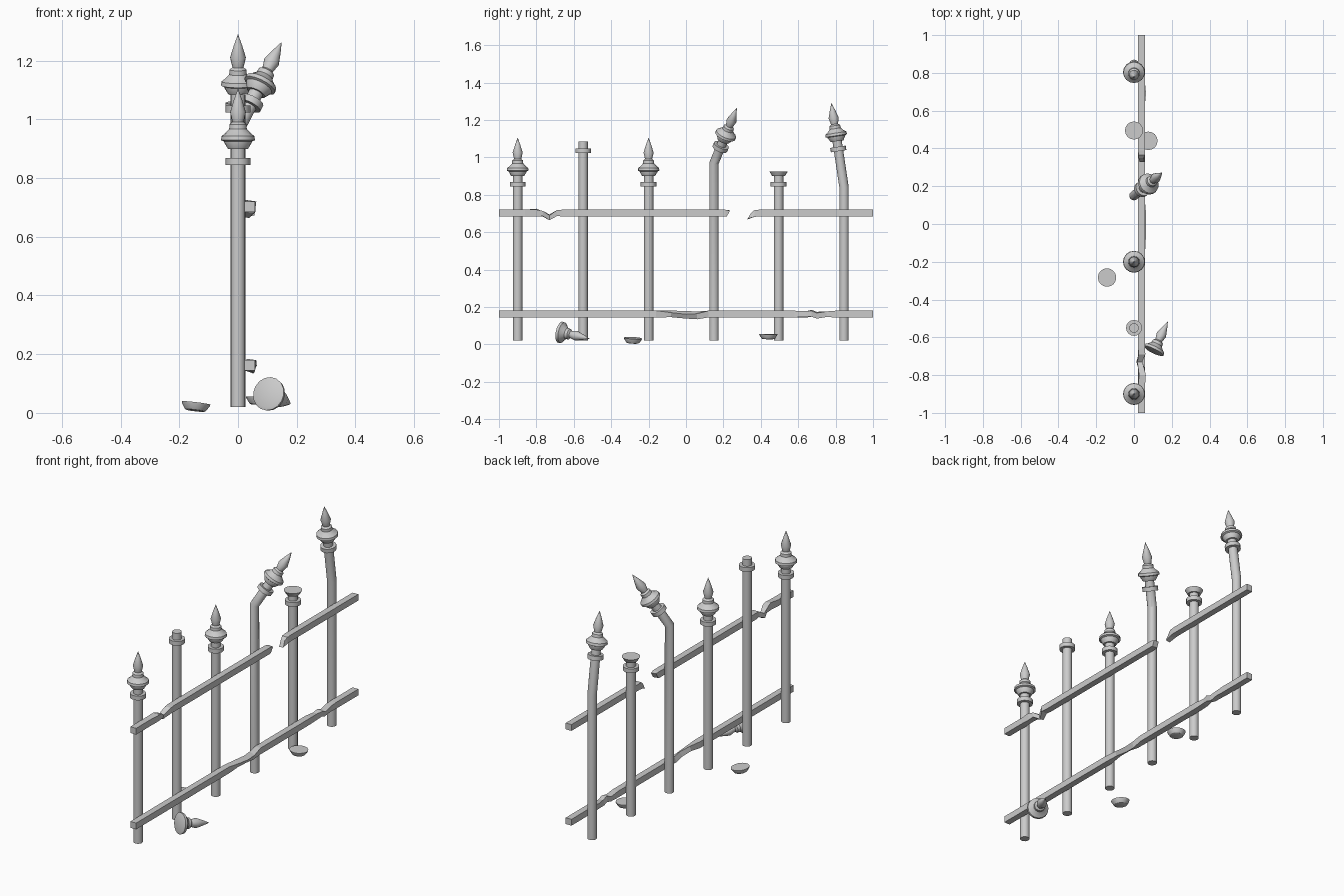
import bpy, bmesh, math
from mathutils import Vector, Matrix

if "Cube" in bpy.data.objects:
    bpy.data.objects.remove(bpy.data.objects["Cube"])

SIDES = 16
R = 0.025
Z = Vector((0, 0, 1))


def finish(name, bm, smooth=True):
    bmesh.ops.recalc_face_normals(bm, faces=bm.faces)
    me = bpy.data.meshes.new(name)
    bm.to_mesh(me)
    bm.free()
    ob = bpy.data.objects.new(name, me)
    bpy.context.collection.objects.link(ob)
    if smooth:
        me.polygons.foreach_set("use_smooth", [True] * len(me.polygons))
        me.set_sharp_from_angle(angle=math.radians(30))
    return ob


def skin(bm, rings):
    """Join rings of points into a closed tube; a radius-zero end is welded to a tip."""
    vs = [[bm.verts.new(p) for p in ring] for ring in rings]
    for a, b in zip(vs, vs[1:]):
        n = len(a)
        for i in range(n):
            j = (i + 1) % n
            bm.faces.new((a[i], a[j], b[j], b[i]))
    bm.faces.new(vs[0][::-1])
    bm.faces.new(vs[-1])
    bmesh.ops.remove_doubles(bm, verts=bm.verts, dist=1e-5)


def lathe(name, profile, base, bend=None, direction=Z):
    """Profile of (radius, height); above the bend height it follows direction."""
    d = Vector(direction).normalized()
    q = Z.rotation_difference(d)
    rings = []
    for r, h in profile:
        ring = []
        for k in range(SIDES):
            a = 2 * math.pi * k / SIDES
            p = Vector((r * math.cos(a), r * math.sin(a), 0))
            if bend is None or h > bend:
                o = Vector((0, 0, bend or 0))
                p = o + q @ (p + Vector((0, 0, h)) - o)
            elif h == bend:
                p = Vector((0, 0, h)) + Z.rotation_difference((Z + d).normalized()) @ p
            else:
                p.z = h
            ring.append(p + Vector(base))
        rings.append(ring)
    bm = bmesh.new()
    skin(bm, rings)
    return finish(name, bm)


# Profiles, heights measured from the collar's lower edge
COLLAR = [(R, 0), (.042, 0), (.042, .024), (R, .024)]
CUP = [(R, .054), (.034, .054), (.048, .078)]
SPEAR = [(.048, .08), (.058, .084), (.056, .098), (.044, .107), (.030, .122), (.029, .138),
         (.019, .146), (.027, .180), (.014, .222), (0.0003, .260)]


def post(name, y, collar_z, top, lower=(), bend=None, direction=Z):
    prof = [(R, .02)] + list(lower)
    if bend:
        prof.append((R, bend))
    prof += [(r, collar_z + h) for r, h in COLLAR + top]
    lathe(name, prof, (0, y, 0), bend, direction)


# Upright posts, front to back
dent = [(R, .68), (.022, .60), (.018, .56), (.021, .53), (R, .49)]
post("post_straight", -.9, .845, CUP + SPEAR)
post("post_headless", -.55, 1.023, [(R, .062)])
post("post_dented", -.2, .845, CUP + SPEAR, dent)
post("post_bent", .15, 1.06, CUP + SPEAR, bend=.97, direction=(.147, .12, .29))
post("post_broken_cup", .495, .845, CUP)
post("post_leaning", .845, 1.035, CUP + SPEAR, bend=.84, direction=(0, -.067, .445))

# Broken pieces lying on the ground
lathe("fallen_spear_tip", [(r, h - .08) for r, h in SPEAR], (.102, -.675, .066), 
      direction=(.078, .16, -.036))
cup = [(.030, 0), (.036, .003), (.048, .022), (.049, .027)]
lathe("fallen_cup_left", cup, (-.146, -.285, .007), direction=(.12, .06, 1))
lathe("fallen_cup_right", cup, (.075, .44, .028), direction=(.03, .01, 1))


def rail(name, z, stations):
    """Square bar; station = y, x shift, z shift, half-size x, half-size z, roll, end slant."""
    bm = bmesh.new()
    rings = []
    for y, dx, dz, hx, hz, roll, slant in stations:
        m = Matrix.Rotation(math.radians(roll), 3, 'Y')
        rings.append([m @ Vector((sx * hx, 0, sz * hz))
                      + Vector((.04 + dx, y + slant * sz, z + dz))
                      for sx, sz in ((-1, -1), (1, -1), (1, 1), (-1, 1))])
    skin(bm, rings)
    finish(name, bm, False)


H = .018


def plain(y):
    return (y, 0, 0, H, H, 0, 0)


# Upper rail, snapped in two
rail("upper_rail_front", .702, [
    plain(-1), plain(-.86), (-.80, .002, .002, H, .019, 8, 0),
    (-.765, 0, -.004, .016, .014, -6, 0), (-.73, -.012, -.023, .013, .013, 12, 0),
    (-.69, .002, 0, H, .016, 0, 0), plain(-.66), plain(.21),
    (.226, 0, -.002, .016, .015, 6, .008)])
rail("upper_rail_back", .702, [
    (.339, 0, -.016, .013, .016, -8, .010), (.365, 0, -.003, .017, H, 0, 0),
    plain(.39), plain(1)])

# Lower rail with twisted and buckled spots
rail("lower_rail", .162, [
    plain(-1), plain(-.16), (-.08, .003, .001, .016, .013, 20, 0),
    (0, .004, -.004, .015, .014, 35, 0), (.06, .002, -.007, .017, .016, 20, 0),
    plain(.12), plain(.58), (.64, 0, -.002, .016, .015, -8, 0),
    (.67, .004, .004, .016, .016, 8, 0), (.70, .004, -.006, .016, .015, 12, 0),
    (.75, 0, -.001, H, .015, 0, 0), plain(.80), plain(1)])
